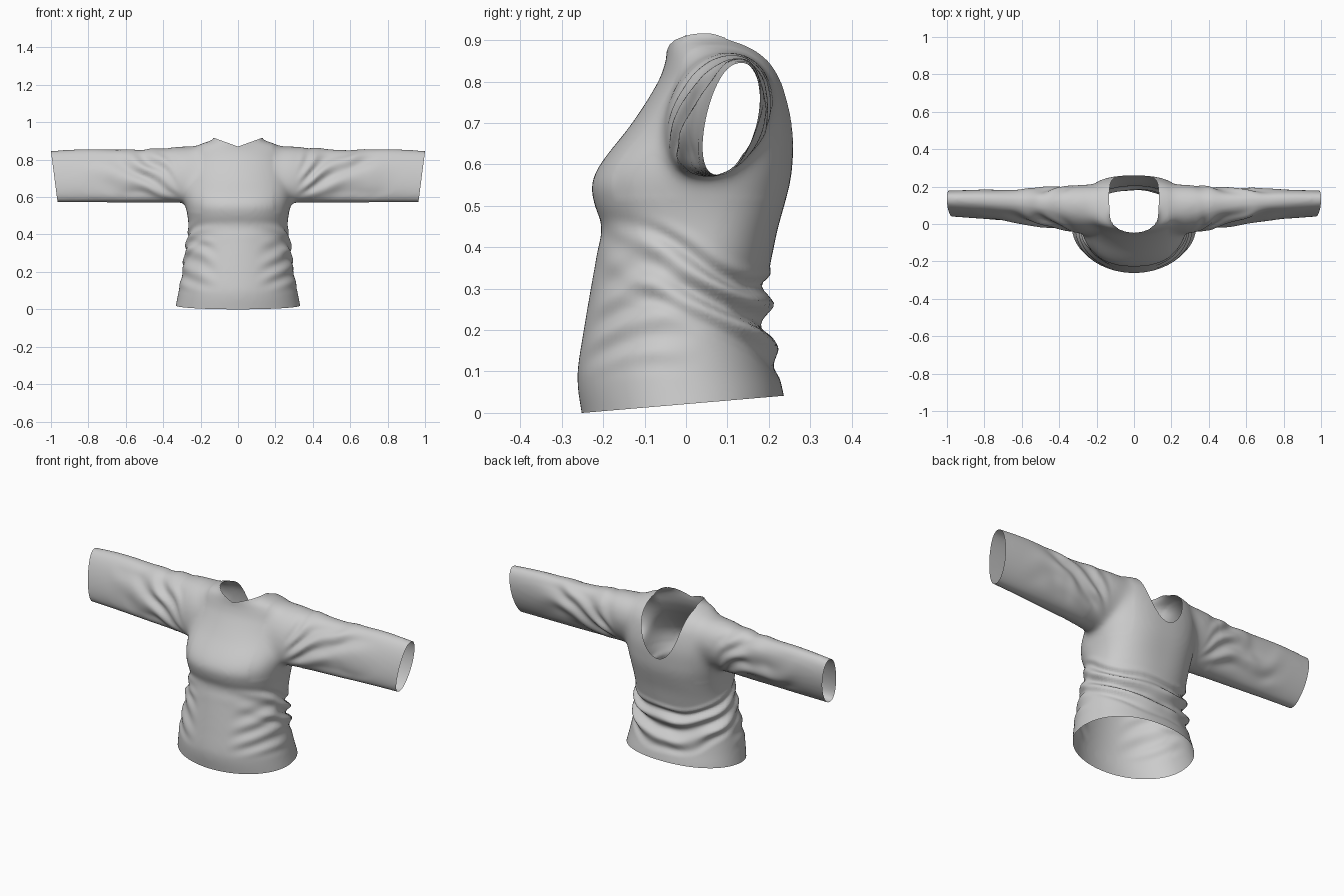
import bpy, bmesh, math
from mathutils import Vector, noise

if "Cube" in bpy.data.objects:
    bpy.data.objects.remove(bpy.data.objects["Cube"])

# torso profile: z, half width, front y, back y
TORSO = [(-.05, .345, -.245, .245), (0, .337, -.252, .242), (.05, .327, -.26, .235),
         (.1, .317, -.262, .222), (.2, .298, -.247, .2), (.3, .282, -.23, .195),
         (.4, .268, -.212, .212), (.45, .265, -.203, .223), (.5, .27, -.22, .237),
         (.55, .28, -.228, .25), (.6, .287, -.207, .257), (.7, .287, -.13, .258),
         (.8, .275, -.067, .236), (.85, .26, -.049, .206), (.875, .225, -.046, .18),
         (.89, .183, -.045, .16), (.905, .138, -.045, .142), (.95, .115, -.045, .12)]
# sleeve profile: x, top z, bottom z, centre y, half depth
SLEEVE = [(.12, .865, .6, .085, .12), (.28, .872, .572, .08, .128), (.45, .859, .57, .09, .1),
          (.6, .853, .57, .096, .088), (.8, .858, .571, .106, .073), (1.04, .845, .572, .112, .06)]


def sample(table, t):
    """Smooth interpolation of a profile table."""
    i = max(k for k in range(len(table) - 1) if table[k][0] <= t + 1e-9)
    a, b = table[i], table[i + 1]
    p, n = table[max(i - 1, 0)], table[min(i + 2, len(table) - 1)]
    h = b[0] - a[0]
    u = (t - a[0]) / h
    out = []
    for c in range(1, len(a)):
        m0 = (b[c] - p[c]) / (b[0] - p[0]) * h
        m1 = (n[c] - a[c]) / (n[0] - a[0]) * h
        out.append((2*u**3 - 3*u*u + 1) * a[c] + (u**3 - 2*u*u + u) * m0
                   + (3*u*u - 2*u**3) * b[c] + (u**3 - u*u) * m1)
    return out


def smooth(a, b, t):
    t = min(max((t - a) / (b - a), 0), 1)
    return t * t * (3 - 2 * t)


def spow(v, e):
    return math.copysign(abs(v) ** e, v)


def loft(bm, rings):
    rows = [[bm.verts.new(p) for p in r] for r in rings]
    n = len(rows[0])
    for a, b in zip(rows, rows[1:]):
        for i in range(n):
            bm.faces.new((a[i], a[(i + 1) % n], b[(i + 1) % n], b[i]))
    bm.faces.new(rows[0][::-1])
    bm.faces.new(rows[-1])


def torso_ring(z, n=96):
    w, yf, yb = sample(TORSO, z)
    # squarer across the bust, rounder at hem and neck
    front = 2 + .3 * smooth(.3, .5, z) * (1 - smooth(.6, .75, z)) - .2 * smooth(.82, .9, z)
    back = 2.2 + .4 * smooth(.3, .5, z) - .3 * smooth(.85, .9, z)
    ring = []
    for i in range(n):
        t = 2 * math.pi * i / n
        s, c = math.sin(t), math.cos(t)
        e = 2 / (back if s > 0 else front)
        ring.append((w * spow(c, e), (yf + yb) / 2 + (yb - yf) / 2 * spow(s, e), z))
    return ring


def sleeve_ring(x, side, n=64):
    top, bot, yc, a = sample(SLEEVE, x)
    ring = []
    for i in range(n):
        t = 2 * math.pi * i / n
        c = math.cos(t)
        dz = (top - bot) / 2 * math.sin(t)
        y = yc + .2 * dz + a * spow(c, 1.1 if c > 0 else .75)
        ring.append((side * x, y, (top + bot) / 2 + dz))
    return ring


# closed body and sleeve volumes, fused into one skin
bm = bmesh.new()
loft(bm, [torso_ring(-.05 + i / 80) for i in range(81)])
for side in (1, -1):
    loft(bm, [sleeve_ring(.12 + .92 * i / 60, side) for i in range(61)])
bmesh.ops.recalc_face_normals(bm, faces=bm.faces[:])
mesh = bpy.data.meshes.new("shirt")
bm.to_mesh(mesh)
bm.free()
shirt = bpy.data.objects.new("shirt", mesh)
bpy.context.collection.objects.link(shirt)
mod = shirt.modifiers.new("fuse", 'REMESH')
mod.mode = 'VOXEL'
mod.voxel_size = .01
bpy.context.view_layer.update()
fused = bpy.data.meshes.new_from_object(shirt.evaluated_get(bpy.context.evaluated_depsgraph_get()))
shirt.modifiers.clear()
shirt.data = fused

bm = bmesh.new()
bm.from_mesh(fused)


def relax(verts, times):
    for _ in range(times):
        bmesh.ops.smooth_vert(bm, verts=verts, factor=.5,
                              use_axis_x=True, use_axis_y=True, use_axis_z=True)


relax(bm.verts[:], 7)
# soften the joins around the armholes
relax([v for v in bm.verts if .19 < abs(v.co.x) < .4 and v.co.z > .52], 25)
bm.normal_update()


# cloth folds at waist and sleeves
def fold(p):
    x, y, z = abs(p.x), p.y, p.z
    wob = noise.noise(Vector((p.x * 5, y * 5, z * 5)))
    fine = noise.noise(Vector((p.x * 9 + 7, y * 9, z * 9)))
    zz = z + .5 * (y - .2) + .025 * wob
    waist = smooth(.09, .17, zz) * (1 - smooth(.27, .36, zz)) * smooth(-.24, .14, y)
    waist *= 1 - smooth(.42, .5, z)
    d = .016 * waist * (1 + .6 * fine) * math.cos(2 * math.pi * (zz - .25) / .085)
    # broad creases on the lower front sides
    low = smooth(.08, .16, z) * (1 - smooth(.32, .42, z)) * smooth(.08, .2, x) * (1 - smooth(-.08, .05, y))
    d += .005 * low * math.cos(2 * math.pi * (z - .45 * x + .02 * wob) / .1)
    arm = smooth(.3, .42, x) * (1 - smooth(.6, .88, x)) * smooth(.57, .64, z)
    arm *= 1 - .7 * smooth(.8, .85, z)
    ang = math.atan2(z - .55, x - .22) + .15 * wob
    return d + .008 * arm * (1 + .6 * fine) * math.cos(ang * 20)


moves = [(v, v.normal * fold(v.co)) for v in bm.verts]
for v, m in moves:
    v.co += m


# neckline: shallow notch in front, deep scoop at the back
def neck(p):
    front = p.z - (.87 + .36 * abs(p.x))
    drop = max(.93 - p.z, 0) / .298
    back = .065 * (1 - (p.x / .135) ** 2 - drop * drop)
    s = smooth(.03, .12, p.y)
    return front * (1 - s) + back * s


bmesh.ops.delete(bm, geom=[f for f in bm.faces if neck(f.calc_center_median()) > 0], context='FACES')
for v in [v for v in bm.verts if v.is_boundary]:
    for _ in range(3):
        f, h = neck(v.co), .001
        g = Vector([(neck(v.co + Vector(d)) - f) / h for d in ((h, 0, 0), (0, h, 0), (0, 0, h))])
        if g.length > .1:
            step = -g * f / g.length_squared
            v.co += step * min(1, .01 / max(step.length, 1e-9))


# open the hem and the cuffs
def cut(co, no):
    bmesh.ops.bisect_plane(bm, geom=bm.verts[:] + bm.edges[:] + bm.faces[:], dist=1e-5,
                           plane_co=co, plane_no=no, clear_outer=True)


cut((0, -.25, 0), (0, .085, -1))
for side in (1, -1):
    cut((side, 0, .845), (side * .27, 0, -.035))

for f in bm.faces:
    f.smooth = True
bm.to_mesh(fused)
bm.free()
fused.update()
